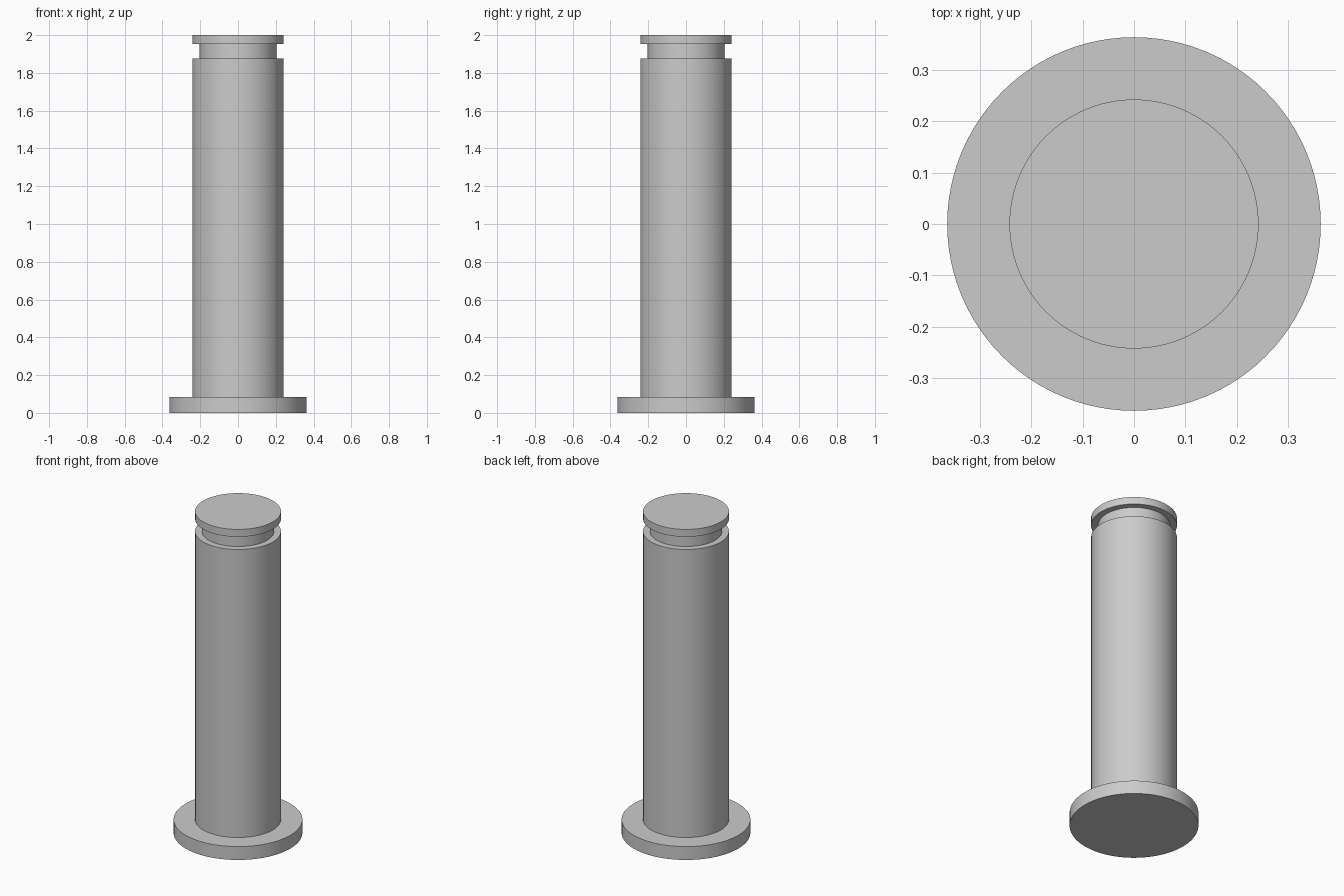
import bpy
import bmesh
import math

cube = bpy.data.objects.get("Cube")
if cube:
    bpy.data.objects.remove(cube, do_unlink=True)

grey = bpy.data.materials.new("plain grey")
grey.use_nodes = True
colour = (0.6, 0.6, 0.6, 1)
grey.diffuse_color = colour
grey.node_tree.nodes["Principled BSDF"].inputs["Base Color"].default_value = colour

# Stepped outline of the pin as (radius, height), from bottom to top
FLANGE, SHAFT, NECK = 0.363, 0.242, 0.203
profile = [
    (0, 0), (FLANGE, 0), (FLANGE, 0.083),      # base flange
    (SHAFT, 0.083), (SHAFT, 1.875),            # shaft
    (NECK, 1.875), (NECK, 1.954),              # retaining groove
    (SHAFT, 1.954), (SHAFT, 2), (0, 2),        # end cap
]

# Spin the outline around the z axis
bm = bmesh.new()
verts = [bm.verts.new((r, 0, z)) for r, z in profile]
edges = [bm.edges.new(pair) for pair in zip(verts, verts[1:])]
bmesh.ops.spin(bm, geom=verts + edges, cent=(0, 0, 0), axis=(0, 0, 1),
               angle=math.tau, steps=96, use_merge=True)
bmesh.ops.remove_doubles(bm, verts=bm.verts, dist=0.0001)
bmesh.ops.recalc_face_normals(bm, faces=bm.faces)
mesh = bpy.data.meshes.new("grooved_pin")
bm.to_mesh(mesh)
bm.free()
mesh.materials.append(grey)

pin = bpy.data.objects.new("grooved_pin", mesh)
bpy.context.collection.objects.link(pin)
bpy.context.view_layer.objects.active = pin
pin.select_set(True)
bpy.ops.object.shade_smooth_by_angle(angle=math.radians(30))
